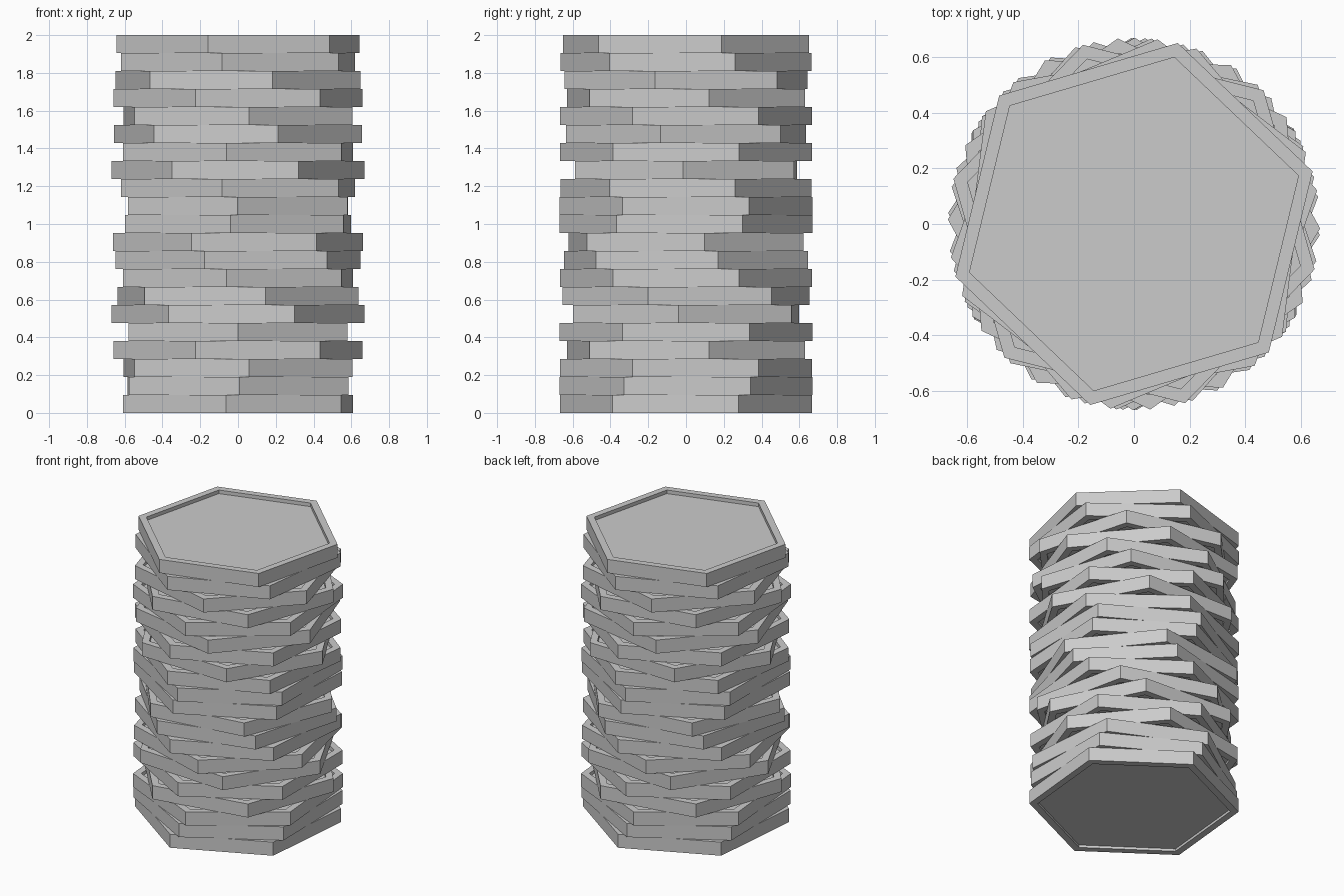
import bpy, bmesh
from math import radians, cos, sin

if "Cube" in bpy.data.objects:
    bpy.data.objects.remove(bpy.data.objects["Cube"])

R = 0.67            # corner radius of each hexagonal tray
R_IN = 0.617        # corner radius of the recessed panel
ANGLES = [24.6, 30.7, 35, 10.4, 30, -3.4, 42.5, 24.7, 14.6, 8.4, 26.6,
          29.8, 22.7, -1.4, 24.7, 48.4, 35, 10.4, 45.9, 22.7, 16.4]
H = 2 / len(ANGLES)


def hex_tray(name, z, angle):
    # (radius, height) rings: lower panel, lower rim, upper rim, upper panel
    profile = [(R_IN, 0.018), (R_IN, 0), (R, 0), (R, H), (R_IN, H), (R_IN, H - 0.025)]
    bm = bmesh.new()
    rings = []
    for r, h in profile:
        rings.append([bm.verts.new((r * cos(radians(60 * k + angle)),
                                    r * sin(radians(60 * k + angle)), h))
                      for k in range(6)])
    for lo, hi in zip(rings, rings[1:]):
        for k in range(6):
            n = (k + 1) % 6
            bm.faces.new((lo[k], lo[n], hi[n], hi[k]))
    bm.faces.new(rings[0][::-1])
    bm.faces.new(rings[-1])
    bmesh.ops.recalc_face_normals(bm, faces=bm.faces)
    mesh = bpy.data.meshes.new(name)
    bm.to_mesh(mesh)
    bm.free()
    ob = bpy.data.objects.new(name, mesh)
    ob.location.z = z
    bpy.context.collection.objects.link(ob)


# Stack of trays, each turned by its own angle
for i, a in enumerate(ANGLES):
    hex_tray(f"hex_tray_{i + 1:02d}", i * H, a)
